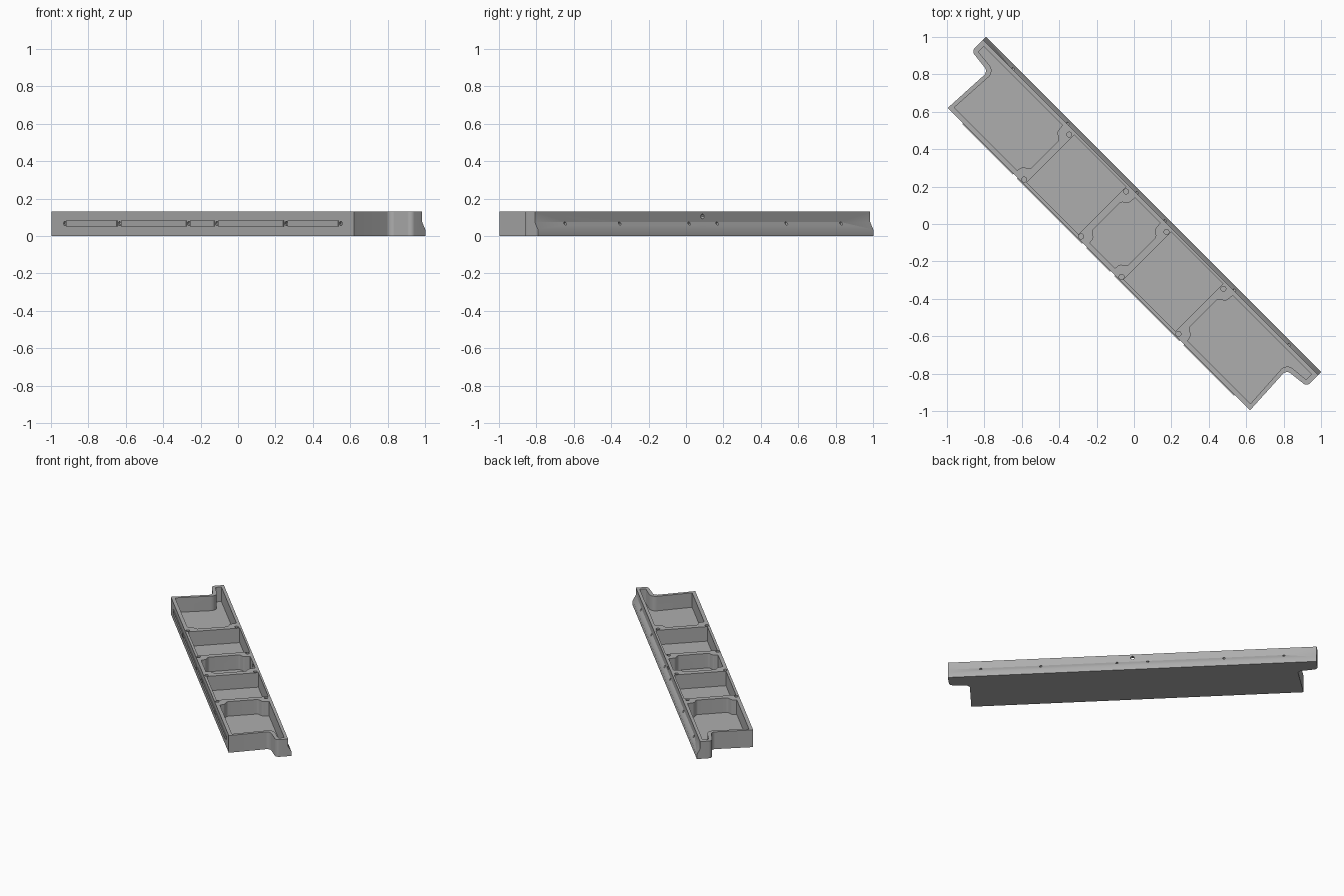
import bpy, bmesh, math
from mathutils import Vector, Matrix

if "Cube" in bpy.data.objects:
    bpy.data.objects.remove(bpy.data.objects["Cube"])

H, FLOOR = 0.13, 0.02
FRONT, LIP, BACK = -0.266, 0.125, 0.148   # across-tray positions of the long faces
TURN = Matrix.Rotation(-math.pi / 4, 4, 'Z')  # tray lies diagonally

grey = bpy.data.materials.new("grey plastic")
grey.diffuse_color = (0.42, 0.42, 0.42, 1)
grey.use_nodes = True
grey.node_tree.nodes["Principled BSDF"].inputs["Base Color"].default_value = grey.diffuse_color


def rounded(points, steps=6):
    """Polygon from (u, v, radius) corners, each corner filleted."""
    out = []
    n = len(points)
    for i, (u, v, r) in enumerate(points):
        p = Vector((u, v))
        if r == 0:
            out.append(p)
            continue
        a = (Vector(points[i - 1][:2]) - p).normalized()
        b = (Vector(points[(i + 1) % n][:2]) - p).normalized()
        half = a.angle(b) / 2
        t = r / math.tan(half)
        s, e = p + a * t, p + b * t
        c = p + (a + b).normalized() * (r / math.sin(half))
        for k in range(steps + 1):
            d = (s - c).lerp(e - c, k / steps).normalized()
            out.append(c + d * r)
    return out


def loft(name, rings):
    """Closed solid through rings of 3D points."""
    bm = bmesh.new()
    loops = [[bm.verts.new(p) for p in ring] for ring in rings]
    n = len(loops[0])
    for lo, hi in zip(loops, loops[1:]):
        for i in range(n):
            j = (i + 1) % n
            bm.faces.new((lo[i], lo[j], hi[j], hi[i]))
    bm.faces.new(loops[0][::-1])
    bm.faces.new(loops[-1])
    bmesh.ops.recalc_face_normals(bm, faces=bm.faces)
    bm.transform(TURN)
    me = bpy.data.meshes.new(name)
    bm.to_mesh(me)
    bm.free()
    me.materials.append(grey)
    ob = bpy.data.objects.new(name, me)
    bpy.context.collection.objects.link(ob)
    return ob


def prism(name, outline, z0, z1):
    return loft(name, [[(p[0], p[1], z) for p in outline] for z in (z0, z1)])


def box(name, u0, u1, v0, v1, z0, z1):
    return prism(name, [(u0, v0), (u1, v0), (u1, v1), (u0, v1)], z0, z1)


def circle(r, n=16):
    return [(r * math.cos(2 * math.pi * k / n), r * math.sin(2 * math.pi * k / n)) for k in range(n)]


def cut(target, cutter):
    cutter.hide_render = True
    mod = target.modifiers.new("cut", 'BOOLEAN')
    mod.operation, mod.solver, mod.object = 'DIFFERENCE', 'EXACT', cutter
    bpy.context.view_layer.objects.active = target
    bpy.ops.object.modifier_apply(modifier=mod.name)
    bpy.data.objects.remove(cutter)


def mirrored(points):
    return [(-p[0],) + tuple(p[1:]) for p in reversed(points)]


# Tray body: T-shaped outline, sloping ledge along the back
half = [(1.143, FRONT, 0), (1.128, 0.024, 0.03), (1.268, 0.040, 0.028), (1.268, 1.0, 0)]
outline = rounded(half + mirrored(half))
rings = []
for z, back in ((0, BACK), (0.035, BACK), (0.075, LIP), (H, LIP)):
    rings.append([(p.x, back if p.y > 0.9 else p.y, z) for p in outline])
tray = loft("tray_body", rings)

# End pockets, following the notch and the screw bosses
end = [(1.12, -0.240, 0), (1.103, 0.050, 0.045), (1.24, 0.062, 0.01), (1.24, 0.103, 0),
       (0.645, 0.103, 0.005), (0.637, 0.055, 0.022), (0.60, 0.035, 0.022),
       (0.60, -0.185, 0.022), (0.637, -0.205, 0.022), (0.645, -0.240, 0.005)]
for pts in (end, mirrored(end)):
    cut(tray, prism("end_pocket", rounded(pts), FLOOR, 0.2))

# Middle pocket with four screw bosses in its corners
side = [(0.095, -0.240, 0.005), (0.10, -0.205, 0.022), (0.133, -0.185, 0.022),
        (0.133, 0.035, 0.022), (0.10, 0.055, 0.022), (0.095, 0.103, 0.005)]
cut(tray, prism("middle_pocket", rounded(side + mirrored(side)), FLOOR, 0.2))

# Plain rectangular pockets
for s in (-1, 1):
    a, b = sorted((s * 0.172, s * 0.562))
    cut(tray, box("plain_pocket", a, b, -0.248, 0.111, FLOOR, 0.2))

# Screw holes in the bosses
for u in (-0.583, -0.153, 0.153, 0.583):
    for v in (-0.247, 0.093):
        cut(tray, prism("boss_hole", [(u + x, v + y) for x, y in circle(0.0135)], 0.06, 0.2))

# Small holes through the long walls
HOLES = (-1.043, -0.63, -0.106, 0.106, 0.63, 1.043)


def wall_hole(u, z, r, v0, v1):
    cut(tray, loft("wall_hole", [[(u + x, v, z + y) for x, y in circle(r, 12)] for v in (v0, v1)]))


for u in HOLES:
    wall_hole(u, 0.067, 0.009, FLOOR + 0.095, 0.2)
    wall_hole(u, 0.067, 0.011, -0.3, FRONT + 0.012)
wall_hole(0, 0.105, 0.013, 0.08, 0.2)

bpy.ops.object.select_all(action='DESELECT')
tray.select_set(True)
bpy.context.view_layer.objects.active = tray
bpy.ops.object.shade_smooth_by_angle(angle=math.radians(30))

# Raised strips on the front wall between the holes
for a, b in zip(HOLES, HOLES[1:]):
    box("front_strip", a + 0.016, b - 0.016, FRONT - 0.006, FRONT + 0.002, 0.05, 0.084)
